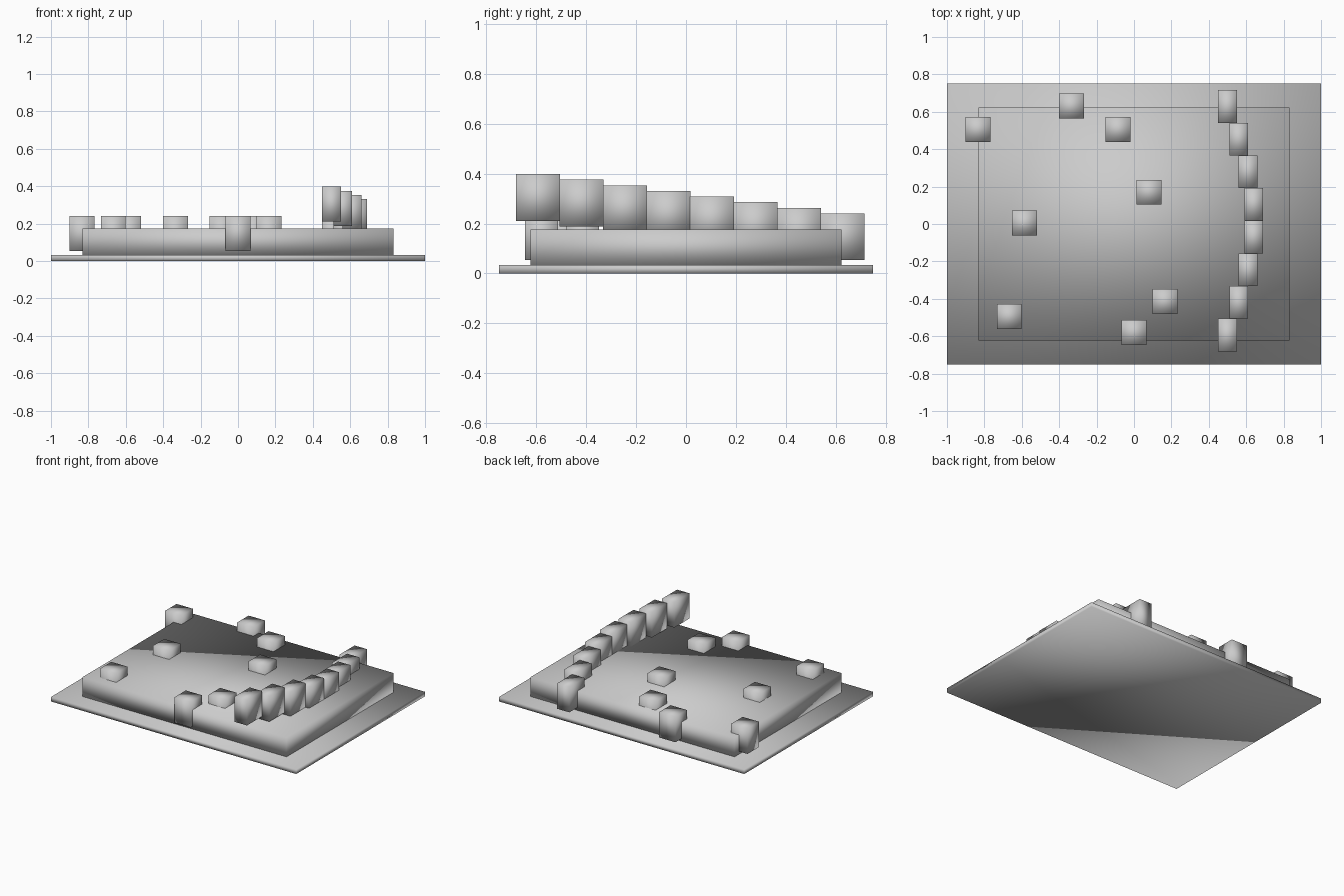
import bpy

if "Cube" in bpy.data.objects:
    bpy.data.objects.remove(bpy.data.objects["Cube"])

# single plain grey
grey = bpy.data.materials.new("plain grey")
grey.diffuse_color = (0.6, 0.6, 0.6, 1)
grey.use_nodes = True
grey.node_tree.nodes["Principled BSDF"].inputs["Base Color"].default_value = grey.diffuse_color


def box(name, centre, size):
    """Smooth-shaded box with shared corner normals."""
    bpy.ops.mesh.primitive_cube_add(size=1, location=centre)
    ob = bpy.context.object
    ob.name = name
    ob.scale = size
    bpy.ops.object.transform_apply(location=False, rotation=False, scale=True)
    bpy.ops.object.shade_smooth()
    ob.data.materials.append(grey)
    return ob


# ground plate and raised slab
box("ground_plate", (0, 0, 0.0165), (2.0, 1.5, 0.033))
box("raised_slab", (0, 0, 0.104), (1.664, 1.246, 0.142))

# scattered blocks, partly sunk into the slab
spots = [(-0.835, 0.505), (-0.335, 0.63), (-0.085, 0.505), (0.08, 0.17),
         (-0.585, 0.005), (-0.667, -0.495), (0.0, -0.58), (0.165, -0.415)]
for i, (x, y) in enumerate(spots):
    box(f"scattered_block_{i + 1}", (x, y, 0.147), (0.133, 0.133, 0.187))

# curved wall of stepped blocks, rising toward the front
wall_x = [0.5, 0.56, 0.61, 0.64]
for i, x in enumerate(wall_x + wall_x[::-1]):
    box(f"wall_block_{i + 1}", (x, 0.628 - 0.1745 * i, 0.147 + 0.0225 * i),
        (0.1, 0.175, 0.187))
